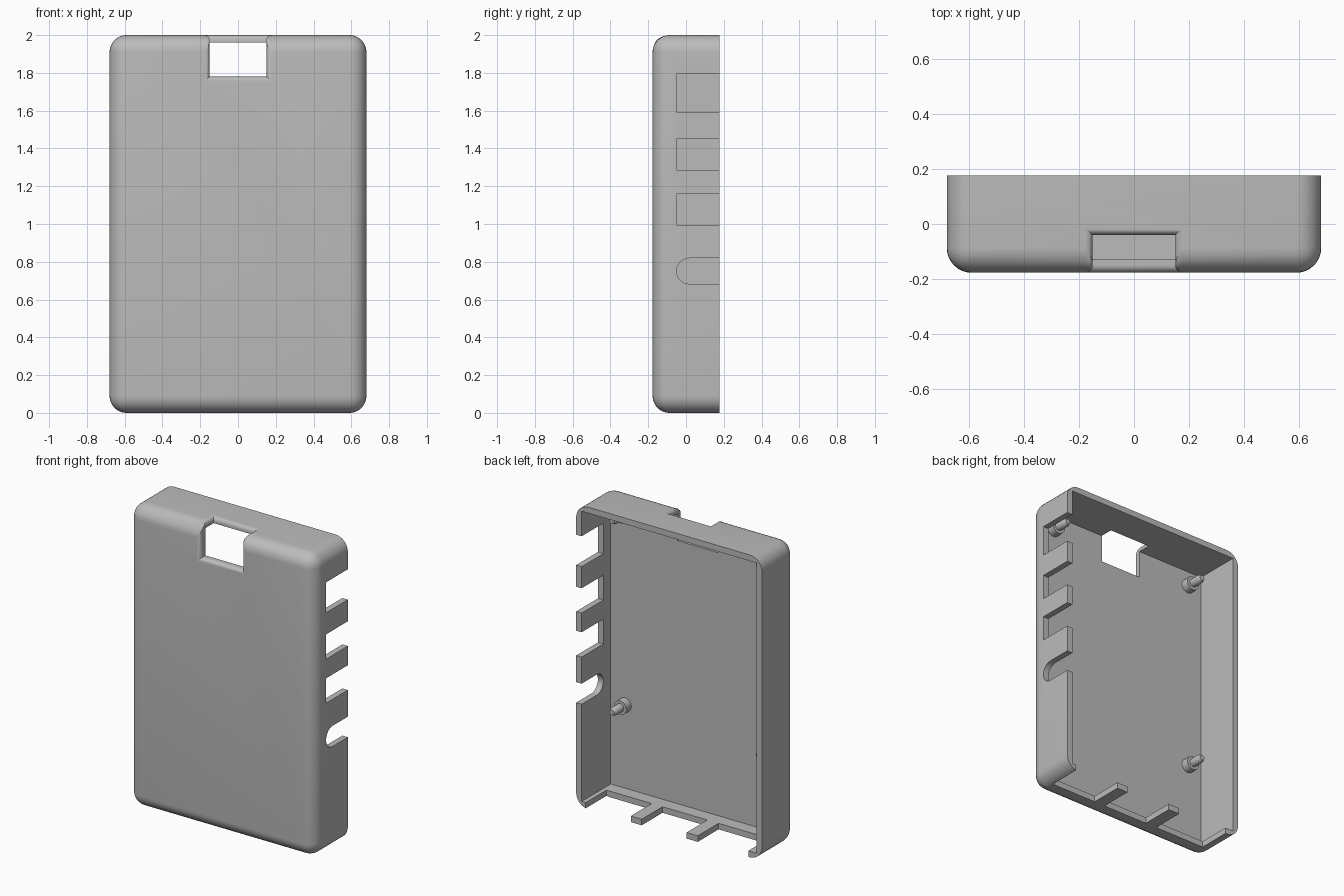
import bpy, bmesh, math
from mathutils import Matrix, Vector

old = bpy.data.objects.get("Cube")
if old:
    bpy.data.objects.remove(old, do_unlink=True)

W, D, H = 0.68, 0.177, 2.0      # half width, half depth, height
WALL, FLOOR = 0.04, -0.127      # wall thickness, inner floor position
NOTCH_X, NOTCH_Y, NOTCH_Z = 0.15, -0.04, 1.78
ROUND, RIM = 0.09, 0.027

grey = bpy.data.materials.new("grey plastic")
grey.use_nodes = True
colour = (0.5, 0.5, 0.5, 1)
grey.diffuse_color = colour
grey.node_tree.nodes["Principled BSDF"].inputs["Base Color"].default_value = colour


def add_object(name, bm):
    mesh = bpy.data.meshes.new(name)
    bm.to_mesh(mesh)
    bm.free()
    obj = bpy.data.objects.new(name, mesh)
    bpy.context.collection.objects.link(obj)
    mesh.materials.append(grey)
    return obj


def box(name, low, high):
    low, high = Vector(low), Vector(high)
    bm = bmesh.new()
    bmesh.ops.create_cube(bm, size=1, matrix=Matrix.Translation((low + high) / 2)
                          @ Matrix.Diagonal((high - low).to_4d()))
    return add_object(name, bm)


def apply_modifier(obj, mod):
    bpy.context.view_layer.objects.active = obj
    bpy.ops.object.modifier_apply(modifier=mod.name)


def cut(obj, cutter):
    mod = obj.modifiers.new("cut", "BOOLEAN")
    mod.operation, mod.solver, mod.object = "DIFFERENCE", "EXACT", cutter
    apply_modifier(obj, mod)
    bpy.data.objects.remove(cutter, do_unlink=True)


def smooth(obj):
    bpy.ops.object.select_all(action="DESELECT")
    obj.select_set(True)
    bpy.context.view_layer.objects.active = obj
    bpy.ops.object.shade_smooth_by_angle(angle=math.radians(30))


# Solid block with the top notch
shell = box("case_shell", (-W, -D, 0), (W, D, H))
cut(shell, box("notch_cutter", (-NOTCH_X, -1, NOTCH_Z), (NOTCH_X, NOTCH_Y, 3)))

# Large rounding on the outside, small rounding on the notch rim
bm = bmesh.new()
bm.from_mesh(shell.data)
weight = bm.edges.layers.float.new("bevel_weight_edge")
for e in bm.edges:
    if all(v.co.y > D - 0.01 for v in e.verts) or e.calc_face_angle_signed() < 0.1:
        continue
    on_notch = all(abs(v.co.x) < NOTCH_X + 0.01 for v in e.verts)
    e[weight] = RIM / ROUND if on_notch else 1.0
bm.to_mesh(shell.data)
bm.free()
bevel = shell.modifiers.new("rounding", "BEVEL")
bevel.limit_method = "WEIGHT"
bevel.width, bevel.segments, bevel.use_clamp_overlap = ROUND, 8, False
apply_modifier(shell, bevel)

# Hollow inside, open at the back
cut(shell, box("cavity_cutter", (WALL - W, FLOOR, WALL), (W - WALL, 1, H - WALL)))

# Port slots in the left wall
for z0, z1 in ((1.593, 1.794), (1.286, 1.45), (0.995, 1.159)):
    cut(shell, box("port_cutter", (0.6, -0.05, z0), (1, 1, z1)))

# Round-ended slot
r, zc = 0.068, 0.751
bm = bmesh.new()
arc = [math.pi * (0.5 + i / 16) for i in range(17)]
outline = [(r - 0.05 + r * math.cos(a), zc + r * math.sin(a)) for a in arc]
outline += [(1, zc - r), (1, zc + r)]
face = bm.faces.new([bm.verts.new((0.6, y, z)) for y, z in outline])
side = bmesh.ops.extrude_face_region(bm, geom=[face])["geom"]
bmesh.ops.translate(bm, vec=(0.4, 0, 0),
                    verts=[v for v in side if isinstance(v, bmesh.types.BMVert)])
bmesh.ops.recalc_face_normals(bm, faces=bm.faces)
cut(shell, add_object("round_port_cutter", bm))

# Wide slots in the bottom wall, leaving two fingers
for x0, x1 in ((0.28, 0.61), (-0.128, 0.2), (-0.58, -0.21)):
    cut(shell, box("bottom_cutter", (x0, NOTCH_Y, -1), (x1, 1, 0.1)))
smooth(shell)


# Standoff posts with locating pins, turned from one profile
def post(name, x, z, steps=24):
    profile = [(0, FLOOR - 0.01), (0.046, FLOOR - 0.01), (0.046, -0.075),
               (0.027, -0.075), (0.027, -0.01), (0.017, 0.01), (0, 0.01)]
    bm = bmesh.new()
    verts = [bm.verts.new((rad, y, 0)) for rad, y in profile]
    edges = [bm.edges.new(pair) for pair in zip(verts, verts[1:])]
    bmesh.ops.spin(bm, geom=verts + edges, cent=(0, 0, 0), axis=(0, 1, 0),
                   angle=math.tau, steps=steps)
    bmesh.ops.remove_doubles(bm, verts=bm.verts, dist=0.0001)
    bmesh.ops.recalc_face_normals(bm, faces=bm.faces)
    obj = add_object(name, bm)
    obj.location = (x, 0, z)
    smooth(obj)


for height, z in (("upper", 1.858), ("lower", 0.592)):
    for hand, x in (("left", 0.535), ("right", -0.535)):
        post(f"{height}_{hand}_post", x, z)
